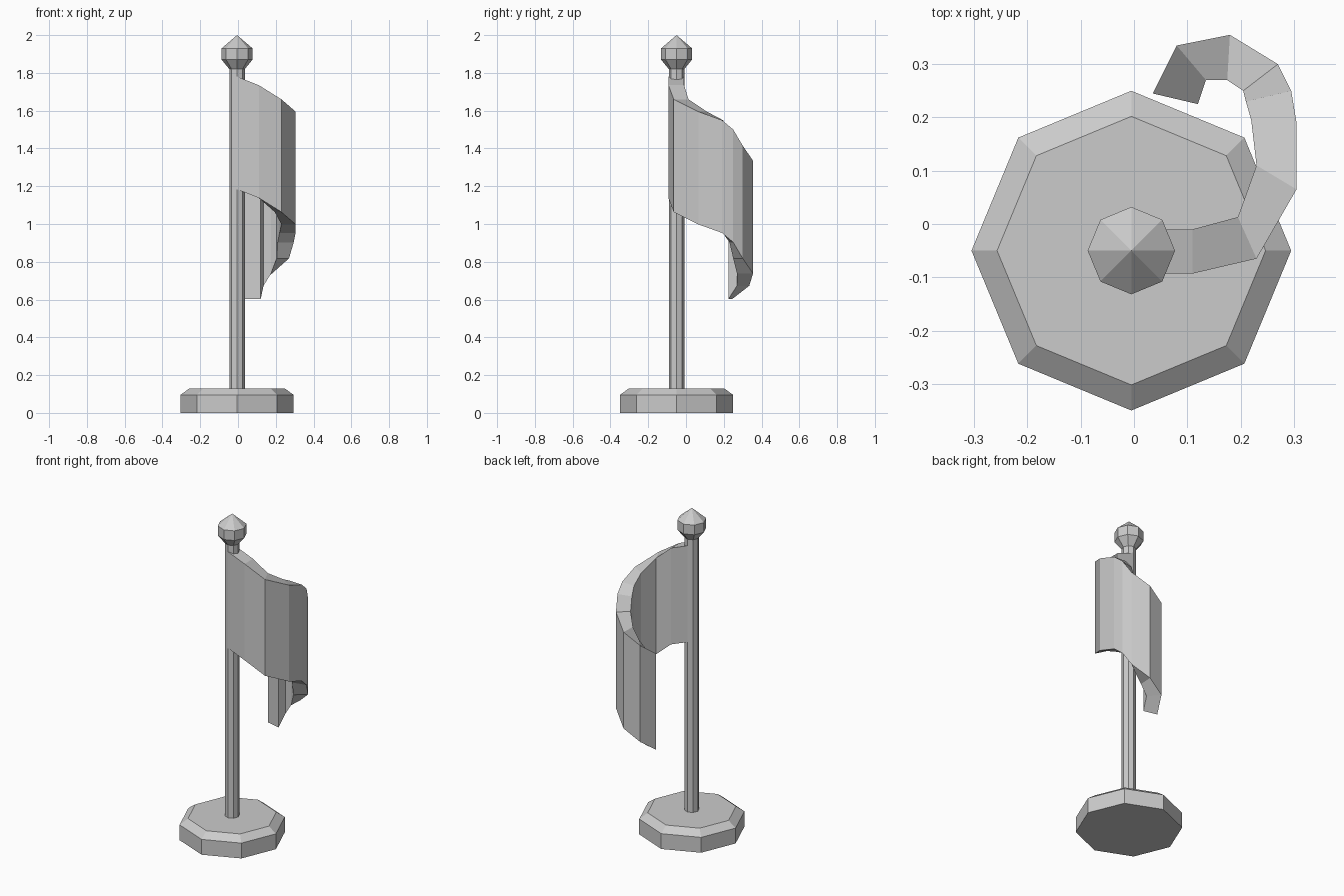
import bpy, bmesh
from math import cos, sin, pi

if "Cube" in bpy.data.objects:
    bpy.data.objects.remove(bpy.data.objects["Cube"])

CX, CY = -0.005, -0.05   # pole axis


def make_object(name, bm):
    bmesh.ops.remove_doubles(bm, verts=bm.verts, dist=1e-5)
    bmesh.ops.recalc_face_normals(bm, faces=bm.faces)
    mesh = bpy.data.meshes.new(name)
    bm.to_mesh(mesh)
    bm.free()
    obj = bpy.data.objects.new(name, mesh)
    bpy.context.collection.objects.link(obj)
    return obj


def lathe(name, profile, sides=8):
    """Closed faceted solid from (radius, z) pairs around the pole axis."""
    bm = bmesh.new()
    rings = []
    for r, z in profile:
        count = sides if r > 0 else 1
        rings.append([bm.verts.new((CX + r * cos(2 * pi * i / sides),
                                    CY + r * sin(2 * pi * i / sides), z))
                      for i in range(count)])
    for a, b in zip(rings, rings[1:]):
        for i in range(sides):
            j = (i + 1) % sides
            if len(b) == 1:
                bm.faces.new((a[i], a[j], b[0]))
            else:
                bm.faces.new((a[i], a[j], b[j], b[i]))
    bm.faces.new(rings[0][::-1])
    if len(rings[-1]) > 1:
        bm.faces.new(rings[-1])
    return make_object(name, bm)


# Stand, pole and pointed finial
lathe("base", [(0.30, 0), (0.30, 0.095), (0.252, 0.13)])
lathe("pole", [(0.041, 0.12), (0.041, 1.83)])
lathe("finial", [(0.041, 1.82), (0.082, 1.87), (0.082, 1.93), (0, 2.0)])

# Draped flag: outer x, y, inner x, y, top height at each fold
folds = [
    (-0.005, -0.093, -0.005, -0.01, 1.78),
    (0.11, -0.093, 0.11, -0.01, 1.735),
    (0.23, -0.065, 0.195, 0.013, 1.66),
    (0.305, 0.065, 0.23, 0.11, 1.595),
    (0.305, 0.19, 0.22, 0.195, 1.55),
    (0.295, 0.25, 0.21, 0.23, 1.50),
    (0.27, 0.30, 0.205, 0.25, 1.415),
    (0.18, 0.355, 0.175, 0.27, 1.335),
    (0.08, 0.335, 0.135, 0.27, 1.27),
    (0.035, 0.245, 0.12, 0.225, 1.20),
]
DROP = 0.597
bm = bmesh.new()
sections = []
for ox, oy, ix, iy, z in folds:
    sections.append([bm.verts.new(p) for p in (
        (ox, oy, z), (ix, iy, z), (ix, iy, z - DROP), (ox, oy, z - DROP))])
for a, b in zip(sections, sections[1:]):
    for i in range(4):
        j = (i + 1) % 4
        bm.faces.new((a[i], a[j], b[j], b[i]))
bm.faces.new(sections[0])
bm.faces.new(sections[-1][::-1])
make_object("flag", bm)
